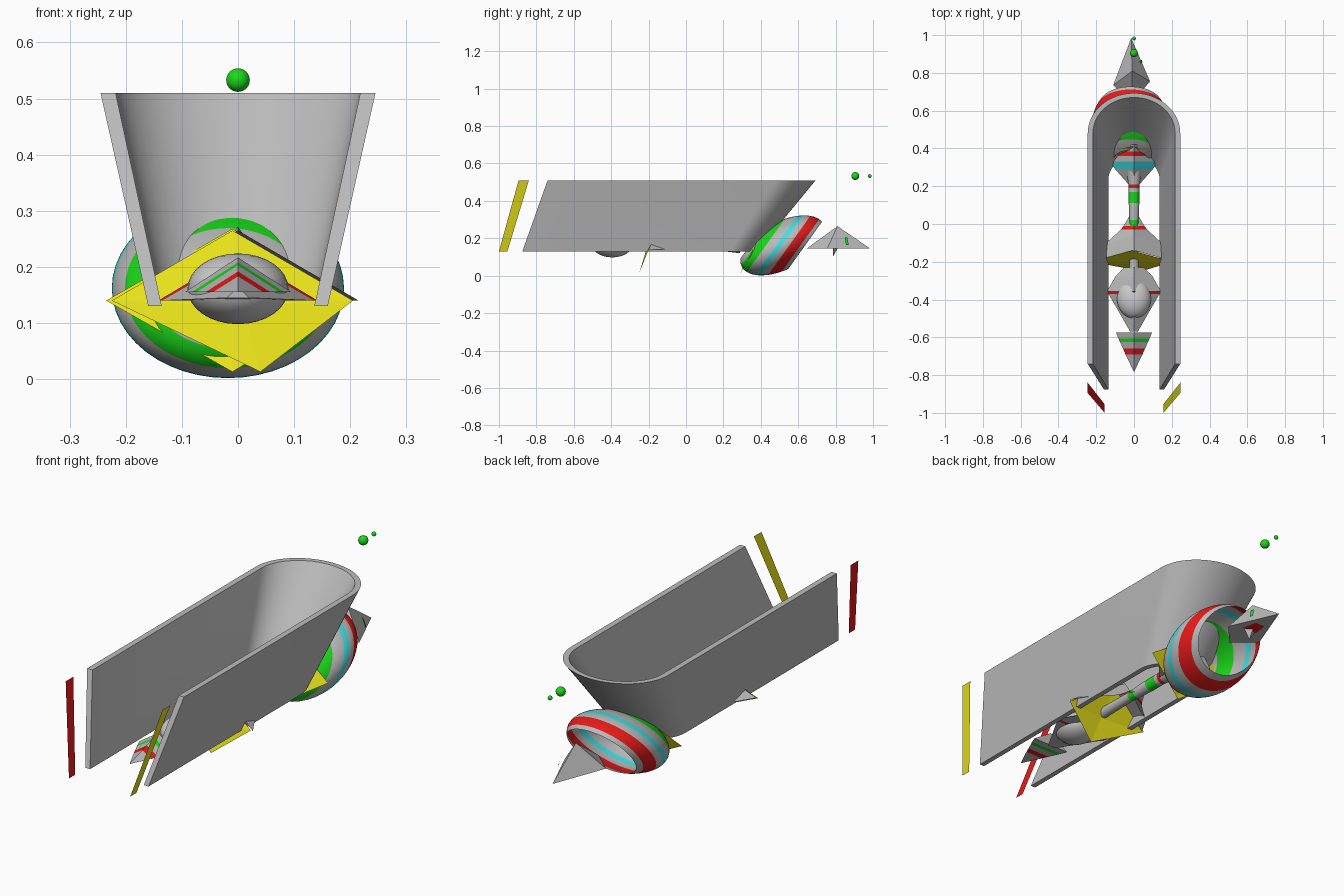
import bpy, math
from mathutils import Vector

if "Cube" in bpy.data.objects:
    bpy.data.objects.remove(bpy.data.objects["Cube"])

RGB = {"red": (.8, .01, .01, 1), "green": (.01, .7, .01, 1),
       "yellow": (.8, .75, .01, 1), "cyan": (.05, .75, .8, 1), "grey": (.5, .5, .5, 1)}
MATS = {}


def mat(c):
    if c not in MATS:
        MATS[c] = bpy.data.materials.new(c)
        MATS[c].diffuse_color = RGB[c]
    return MATS[c]


def mesh(name, verts, faces, cols="grey", smooth=False):
    """Mesh with one colour, or a list with one colour per face."""
    me = bpy.data.meshes.new(name)
    me.from_pydata(verts, [], faces)
    cols = [cols] * len(faces) if isinstance(cols, str) else cols
    used = sorted(set(cols))
    for c in used:
        me.materials.append(mat(c))
    for p, c in zip(me.polygons, cols):
        p.material_index = used.index(c)
        p.use_smooth = smooth
    ob = bpy.data.objects.new(name, me)
    bpy.context.collection.objects.link(ob)
    return ob


def loft(name, rings, cols, closed=True, smooth=False, caps=False):
    """Skin equal-length rings; cols holds one colour per span."""
    n = len(rings[0])
    verts = [v for r in rings for v in r]
    faces, fc = [], []
    for i in range(len(rings) - 1):
        for j in range(n if closed else n - 1):
            k = (j + 1) % n
            faces.append((i*n + j, i*n + k, i*n + n + k, i*n + n + j))
            fc.append(cols[i % len(cols)])
    if caps:
        faces += [tuple(range(n))[::-1], tuple(range(len(verts) - n, len(verts)))]
        fc += [cols[0], cols[-1]]
    return mesh(name, verts, faces, fc, smooth)


def revolve(name, origin, up, rx, profile, cols, n=48):
    """Rings of (t, r) along y; 'up' leans the rings, rx widens them along x."""
    o, p = Vector(origin), Vector(up).normalized()
    rings = []
    for t, r in profile:
        rings.append([o + Vector((rx*r*math.sin(q), t, 0)) + p*(r*math.cos(q))
                      for q in (2*math.pi*j/n for j in range(n))])
    return loft(name, rings, cols, smooth=True)


def roof(name, sections, cols, x=0):
    """Arrowhead with triangular sections (y, half width, base z, ridge z)."""
    return loft(name, [[(x - w, y, zb), (x, y, zt), (x + w, y, zb)]
                       for y, w, zb, zt in sections], cols, caps=True)


def ball(name, loc, size):
    bpy.ops.mesh.primitive_uv_sphere_add(segments=32, ring_count=16, radius=1, location=loc)
    ob = bpy.context.object
    ob.name, ob.scale = name, size
    bpy.ops.object.shade_smooth()
    return ob


# U-shaped flaring wall, open at the front and underneath
def u_path(half, front, centre, depth, z, n=32):
    pts = [(half, front, z)]
    for i in range(n + 1):
        q = math.pi * i / n
        pts.append((half*math.cos(q), centre + depth*math.sin(q), z))
    return pts + [(-half, front, z)]


paths = [u_path(.16, -.875, .23, .15, .13), u_path(.245, -.74, .48, .213, .51),
         u_path(.218, -.74, .48, .19, .51), u_path(.136, -.875, .23, .127, .13)]
sections = [[p[i] for p in paths] for i in range(len(paths[0]))]
wall = loft("hull_wall", sections, ["grey"], caps=True)
bpy.context.view_layer.objects.active = wall
wall.select_set(True)
bpy.ops.object.shade_smooth_by_angle()
wall.select_set(False)

# Loose coloured strips ahead of the wall ends
for side, c, nm in ((1, "yellow", "right_strip"), (-1, "red", "left_strip")):
    mesh(nm, [(side*.155, -1, .13), (side*.155, -.955, .13),
              (side*.245, -.84, .51), (side*.245, -.895, .51)], [(0, 1, 2, 3)], c)

# Striped leaning barrel, open at both ends
b, R = .195, .197
marks = [(-.176, "grey"), (-.145, "green"), (-.09, "grey"), (-.035, "cyan"),
         (-.005, "grey"), (.035, "red"), (.095, "grey"), (.12, None)]
prof, cols = [], []
for (t0, c), (t1, _) in zip(marks, marks[1:]):
    for k in range(3):
        t = t0 + (t1 - t0)*k/3
        prof.append((t, R*math.sqrt(1 - (t/b)**2)))
        cols.append(c)
prof.append((.12, R*math.sqrt(1 - (.12/b)**2)))
revolve("striped_barrel", (-.018, .517, .162), (0, .58, .81), .207/R, prof, cols)

# Striped neck running back to the barrel
revolve("neck", (0, -.27, .16), (0, 0, 1), 1,
        [(0, .025), (.25, .022), (.29, .024), (.32, .026), (.38, .028),
         (.44, .028), (.46, .028), (.48, .03), (.56, .04)],
        ["grey", "green", "grey", "grey", "green", "grey", "red", "grey"], 24)

# Leaning yellow diamond plates, folded along the middle
def diamond(name, left, right, top, bottom, mid):
    mesh(name, [left, top, right, bottom, mid],
         [(0, 1, 4), (1, 2, 4), (2, 3, 4), (3, 0, 4)], "yellow")


diamond("middle_plate", (-.225, -.2, .14), (.205, -.2, .14), (-.01, -.14, .265),
        (.04, -.25, .013), (.01, -.215, .13))
diamond("rear_plate", (-.235, .365, .14), (.2, .365, .14), (-.01, .41, .268),
        (-.01, .29, .013), (-.01, .345, .13))

# Grey roofs behind the middle plate and ahead of the rear plate
def mid_ring(y, w, zb, zt):
    return [(-w, y, zb), (0, y if y > -.1 else y + .06, zt), (w, y, zb)]


loft("middle_roof", [mid_ring(*s) for s in (
    (-.2, .215, .14, .265), (-.12, .168, .14, .245), (-.03, .07, .145, .195),
    (-.01, .055, .147, .185), (.08, .002, .15, .15))],
     ["grey", "grey", "red", "grey"], closed=False)
roof("rear_roof", [(.18, .002, .15, .16), (.29, .10, .14, .212), (.33, .125, .14, .232),
                   (.36, .115, .14, .246), (.385, .10, .14, .258), (.42, .09, .14, .272)],
     ["grey", "cyan", "grey", "red", "grey"])

# Front body with wings, and the bulb through it
roof("front_body", [(-.57, .02, .145, .165), (-.37, .135, .14, .218), (-.355, .142, .14, .225),
                    (-.28, .10, .14, .215), (-.23, .05, .145, .19)],
     ["grey", "red", "grey", "grey"])
ball("bulb", (0, -.395, .161), (.09, .105, .063))

# Pointed striped head
roof("head", [(-.78, .002, .155, .157), (-.69, .045, .155, .183), (-.66, .058, .155, .192),
              (-.625, .074, .155, .203), (-.605, .083, .155, .208), (-.575, .095, .155, .217)],
     ["grey", "red", "grey", "green", "grey"])

# Tail pyramid with a coloured underside patch and small keel
tail = [(-.11, .735, .145), (.085, .755, .145), (-.015, .985, .145), (-.01, .81, .265), (-.01, .645, .145)]
mesh("tail", tail, [(0, 4, 3), (4, 1, 3), (1, 2, 3), (2, 0, 3), (0, 2, 1, 4)])
mesh("tail_patch", [(-.045, .79, .143), (.03, .79, .143), (.015, .86, .143), (-.035, .86, .143)],
     [(0, 1, 2, 3)], "red")
mesh("tail_mark", [(.045, .855, .165), (.040, .87, .165), (.028, .862, .205), (.035, .850, .205)],
     [(0, 1, 2, 3)], "green")
mesh("tail_keel", [(-.01, .81, .145), (-.01, .785, .10), (-.04, .785, .145), (.02, .785, .145)],
     [(0, 1, 2), (0, 3, 1), (2, 1, 3)])

# Floating green balls
for nm, y, r in (("large_ball", .905, .021), ("small_ball", .982, .01)):
    ball(nm, (0, y, .533), (r, r, r)).data.materials.append(mat("green"))

for m in bpy.data.materials:
    if m.users and not m.is_grease_pencil:
        m.use_nodes = True
        m.node_tree.nodes["Principled BSDF"].inputs["Base Color"].default_value = m.diffuse_color
